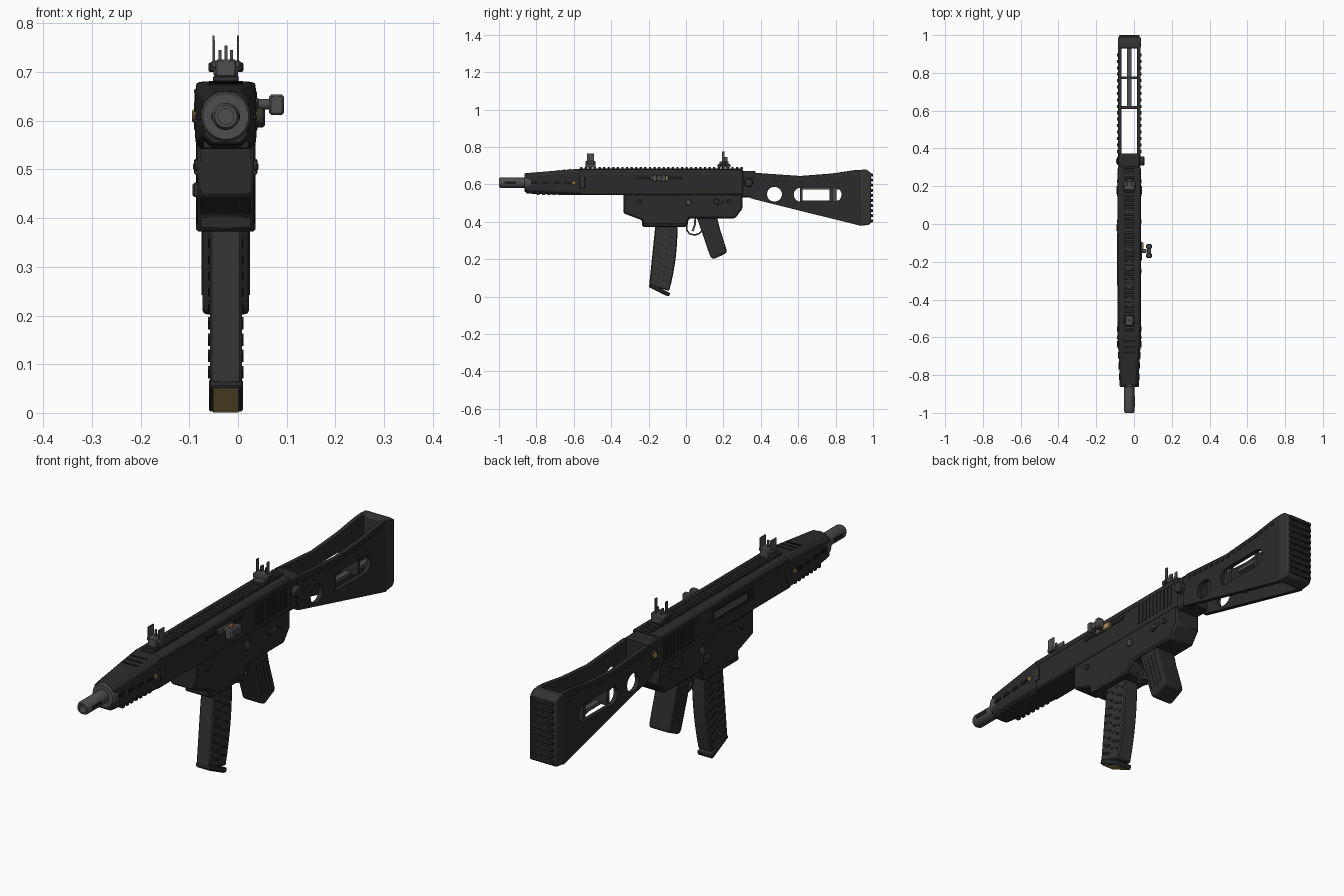
import bpy, bmesh, math
from mathutils import Matrix

default = bpy.data.objects.get("Cube")
if default:
    bpy.data.objects.remove(default, do_unlink=True)

CENTRE = Matrix.Translation((-.025, 0, 0))   # the body sits slightly off the middle


def material(name, red, green, blue):
    mat = bpy.data.materials.new(name)
    mat.use_nodes = True
    mat.diffuse_color = (red, green, blue, 1)
    shader = next(n for n in mat.node_tree.nodes if n.type == 'BSDF_PRINCIPLED')
    shader.inputs["Base Color"].default_value = (red, green, blue, 1)
    shader.inputs["Roughness"].default_value = .6
    return mat


BLACK = material("black polymer", .024, .024, .024)
DARK = material("dark recess", .01, .01, .01)
CHARCOAL = material("charcoal", .033, .033, .033)
STEEL = material("grey steel", .075, .075, .077)
BRASS = material("brass", .4, .28, .1)


def add_object(name, mesh, mat, bevel=0, segments=1):
    mesh.transform(CENTRE)
    mesh.materials.clear()
    mesh.materials.append(mat)
    for face in mesh.polygons:
        face.use_smooth = True
    mesh.set_sharp_from_angle(angle=math.radians(32))
    obj = bpy.data.objects.new(name, mesh)
    bpy.context.collection.objects.link(obj)
    if bevel:
        mod = obj.modifiers.new("soft edges", 'BEVEL')
        mod.width, mod.segments = bevel, segments
    return obj


def finish(name, bm, mat, bevel=0, segments=1):
    bmesh.ops.recalc_face_normals(bm, faces=bm.faces)
    mesh = bpy.data.meshes.new(name)
    bm.to_mesh(mesh)
    bm.free()
    return add_object(name, mesh, mat, bevel, segments)


def loft(name, rings, mat, bevel=0, segments=1):
    """Skin a row of matching closed rings and cap both ends."""
    bm = bmesh.new()
    loops = [[bm.verts.new(p) for p in ring] for ring in rings]
    count = len(loops[0])
    for a, b in zip(loops, loops[1:]):
        for i in range(count):
            j = (i + 1) % count
            bm.faces.new((a[i], a[j], b[j], b[i]))
    bm.faces.new(loops[0])
    bm.faces.new(loops[-1])
    return finish(name, bm, mat, bevel, segments)


def side_prism(name, outline, half, mat, bevel=0, segments=1):
    rings = [[(x, y, z) for y, z in outline] for x in (-half, half)]
    return loft(name, rings, mat, bevel, segments)


def boxes(name, specs, mat, bevel=0):
    """One object from boxes given as (centre, size, tilt about x)."""
    bm = bmesh.new()
    for centre, size, tilt in specs:
        place = (Matrix.Translation(centre) @ Matrix.Rotation(tilt, 4, 'X')
                 @ Matrix.Diagonal((*size, 1)))
        bmesh.ops.create_cube(bm, size=1, matrix=place)
    return finish(name, bm, mat, bevel)


def bars(name, path, width, thick, mat):
    specs = []
    for a, b in zip(path, path[1:]):
        y, z = b[0] - a[0], b[1] - a[1]
        middle = (0, (a[0] + b[0]) / 2, (a[1] + b[1]) / 2)
        specs.append((middle, (width, math.hypot(y, z) + thick / 2, thick), math.atan2(z, y)))
    return boxes(name, specs, mat)


def mirrored(x, y, z, size, tilt=0):
    return [((side * x, y, z), size, tilt) for side in (-1, 1)]


def pin(name, x0, x1, y, z, radius, mat, bevel=.003):
    ring = [(y + radius * math.cos(t * math.tau / 20), z + radius * math.sin(t * math.tau / 20))
            for t in range(20)]
    return loft(name, [[(x, *p) for p in ring] for x in (x0, x1)], mat, bevel)


def lathe(name, profile, z, mat):
    bm = bmesh.new()
    verts = [bm.verts.new((r, y, z)) for r, y in profile]
    edges = [bm.edges.new(pair) for pair in zip(verts, verts[1:])]
    bmesh.ops.spin(bm, geom=verts + edges, cent=(0, 0, z), axis=(0, 1, 0),
                   angle=math.tau, steps=28, use_duplicate=False)
    bmesh.ops.remove_doubles(bm, verts=bm.verts, dist=.0001)
    return finish(name, bm, mat)


def section(y, half, low, high, cut):
    """Chamfered box section across the gun at one station."""
    right = [(half - cut, low), (half, low + cut), (half, high - cut), (half - cut, high)]
    return [(x, y, z) for x, z in right] + [(-x, y, z) for x, z in reversed(right)]


# Barrel and fore end
lathe("muzzle", [(0, -.95), (.016, -.95), (.016, -1), (.023, -1), (.028, -.99), (.028, -.864),
                 (.047, -.864), (.051, -.858), (.051, -.83)], .609, STEEL)
boxes("muzzle_slots", mirrored(.027, -.94, .609, (.004, .06, .012)), DARK)
loft("handguard", [section(-.855, .046, .552, .66, .018), section(-.83, .049, .55, .662, .018),
                   section(-.6, .062, .542, .681, .016), section(-.56, .062, .542, .681, .012)],
     BLACK, .003)
slots, teeth = [], []
for i in range(4):
    slots += mirrored(.0515 + i * .0035, -.81 + i * .058, .608, (.004, .035, .012))
for i in range(7):
    teeth += mirrored(.038 + i * .001, -.79 + i * .028, .551, (.016, .014, .014))
boxes("handguard_slots", slots, DARK)
boxes("handguard_lower_teeth", teeth, BLACK)
boxes("handguard_top_vents", [((0, -.68 + i * .03, .674 + i * .002), (.07, .01, .006), .1)
                              for i in range(3)], DARK)
boxes("handguard_clamp", mirrored(.062, -.555, .61, (.006, .028, .06)), CHARCOAL, .002)
pin("handguard_stud", -.066, .066, -.6, .608, .01, BRASS, .002)

# Upper receiver and top rail
loft("upper_receiver", [section(-.575, .06, .542, .679, .008), section(.305, .06, .542, .679, .008)],
     BLACK, .003)
boxes("receiver_side_rib", mirrored(.06, -.135, .655, (.004, .86, .006)), CHARCOAL)
boxes("rail_bed", [((0, -.135, .68), (.044, .87, .008), 0)], CHARCOAL)
boxes("rail_teeth", [((0, -.56 + i * .0245, .686), (.052, .013, .012), 0) for i in range(36)],
      CHARCOAL, .002)
boxes("rear_serrations", [s for i in range(10)
                          for s in mirrored(.06, .07 + i * .022, .61, (.006, .009, .09))], BLACK)
boxes("handle_slot", [((.06, -.143, .635), (.004, .245, .016), 0)], DARK)
boxes("ejection_port", [((-.06, -.185, .63), (.004, .27, .056), 0)], DARK)
boxes("ejection_port_frame", [((-.061, -.185, .63 + s * .031), (.008, .28, .006), 0) for s in (-1, 1)],
      CHARCOAL)
boxes("bolt_face", [((-.061, -.17, .624), (.005, .22, .028), 0)], STEEL)

# Charging handle
boxes("handle_carriage", [((.062, -.143, .635), (.012, .1, .024), 0)], STEEL, .003)
boxes("handle_inlay", [((.07, -.115, .632), (.01, .034, .022), 0)], BRASS)
pin("handle_stem", .06, .092, -.143, .634, .011, STEEL, 0)
boxes("handle_knob", [((.104, -.143 + s * .024, .633), (.03, .024, .042), 0) for s in (-1, 1)]
      + [((.104, -.143, .633), (.022, .04, .03), 0)], STEEL, .004)

# Lower receiver
side_prism("lower_receiver", [(-.334, .55), (-.334, .445), (-.235, .408), (-.235, .374), (0, .374),
                              (.018, .418), (.262, .418), (.302, .47), (.302, .55)], .058, BLACK, .007)
boxes("magazine_well_lip", [((0, -.115, .382), (.122, .23, .018), 0)], BLACK, .004)
for name, y, z, radius in (("front_pin", -.249, .508, .011), ("rear_pin", .227, .508, .011),
                           ("selector_pivot", .163, .506, .016)):
    pin(name, -.065, .065, y, z, radius, CHARCOAL)
boxes("selector_lever", mirrored(.063, .18, .506, (.008, .045, .01), .1), STEEL, .002)
boxes("magazine_catch", mirrored(.058, .013, .503, (.012, .028, .03)), STEEL, .003)
boxes("bolt_release", [((-.06, -.02, .458), (.016, .04, .03), 0)], CHARCOAL, .004)

# Curved magazine
steps = [i / 8 for i in range(9)]
front = [(-.163 - .034 * t, .39 - .33 * t) for t in steps]
back = [(-.045 - .045 * t ** 2.2, .39 - .36 * t) for t in steps]
side_prism("magazine", front + back[::-1], .033, CHARCOAL, .005)
ribs = []
for i in range(9):
    t = .1 + i * .1
    for shift in (-.03, .028):
        middle = -.104 - .034 * t + shift * (1 - .15 * t)
        ribs += mirrored(.033, middle, .385 - .335 * t, (.007, .04, .009), -.45)
boxes("magazine_ribs", ribs, BLACK)
boxes("magazine_floor", [((0, -.142, .036), (.07, .12, .02), -.45)], BLACK, .004)
boxes("magazine_floor_plate", [((0, -.1466, .0265), (.053, .108, .004), -.45)], BRASS)

# Grip and trigger
side_prism("grip", [(.045, .45), (.066, .4), (.1, .3), (.131, .21), (.148, .2), (.219, .234),
                    (.214, .26), (.182, .36), (.16, .45)], .048, BLACK, .02, 3)
boxes("grip_ridges", [s for i in range(4)
                      for s in mirrored(.048, .112 + i * .019, .315 + i * .005, (.004, .006, .15), .3)],
      CHARCOAL)
bars("trigger_guard", [(.006, .4), (.004, .356), (.018, .336), (.045, .329), (.07, .336), (.094, .362)],
     .024, .008, BLACK)
bars("trigger", [(.05, .43), (.048, .385), (.036, .352)], .014, .01, STEEL)

# Iron sights
boxes("front_sight_base", [((0, -.51, .708), (.042, .053, .036), 0), ((0, -.51, .716), (.06, .04, .016), 0)],
      STEEL, .003)
boxes("front_sight_ears", mirrored(.025, -.51, .739, (.005, .036, .052))
      + [((0, -.51, .738), (.006, .008, .034), 0)], STEEL)
boxes("rear_sight_base", [((0, .203, .699), (.05, .07, .018), 0), ((0, .203, .712), (.064, .05, .022), 0)],
      STEEL, .004)
boxes("rear_sight_ears", mirrored(.025, .2, .748, (.004, .014, .054))
      + mirrored(.012, .212, .732, (.006, .02, .026)), STEEL)
pin("rear_sight_screw", -.036, .036, .203, .71, .01, CHARCOAL)

# Stock hinge
loft("stock_hinge", [section(.3, .056, .53, .672, .01), section(.372, .056, .53, .67, .01)], BLACK, .003)
pin("hinge_bolt", -.064, .08, .334, .61, .024, CHARCOAL, .004)
pin("hinge_bolt_cap", -.069, -.06, .334, .61, .013, BRASS, .002)


# Skeleton stock: two pierced side plates
def rounded_slot(y0, y1, z, radius):
    turns = [math.pi * i / 12 for i in range(13)]
    far = [(y1 + radius * math.sin(t), z + radius * math.cos(t)) for t in turns]
    near = [(y0 - radius * math.sin(t), z - radius * math.cos(t)) for t in turns]
    return far + near


plate_edge = [(.345, .526), (.365, .52), (.935, .378), (.945, .678), (.9, .676), (.78, .658),
              (.61, .645), (.365, .662), (.345, .65)]
curve = bpy.data.curves.new("stock_plate_outline", 'CURVE')
curve.dimensions, curve.fill_mode, curve.extrude = '2D', 'BOTH', .009
for loop in (plate_edge, rounded_slot(.472, .474, .547, .039), rounded_slot(.613, .795, .545, .037)):
    spline = curve.splines.new('POLY')
    spline.points.add(len(loop) - 1)
    for point, (y, z) in zip(spline.points, loop):
        point.co = (y, z, 0, 1)
    spline.use_cyclic_u = True
outline = bpy.data.objects.new("stock_plate_outline", curve)
bpy.context.collection.objects.link(outline)
graph = bpy.context.evaluated_depsgraph_get()
upright = Matrix(((0, 0, 1, 0), (1, 0, 0, 0), (0, 1, 0, 0), (0, 0, 0, 1)))
for name, x in (("stock_plate_left", .051), ("stock_plate_right", -.051)):
    mesh = bpy.data.meshes.new_from_object(outline.evaluated_get(graph))
    mesh.transform(Matrix.Translation((x, 0, 0)) @ upright)
    add_object(name, mesh, BLACK)
bpy.data.objects.remove(outline, do_unlink=True)

# Studs along the top edge, inner frame and butt pad
studs = []
for i in range(16):
    y = .385 + i * .034
    studs += mirrored(.06, y, .642 - .015 * min(1, (y - .385) / .22) + .1 * max(0, y - .61),
                      (.008, .016, .01))
boxes("stock_studs", studs, CHARCOAL)
boxes("stock_cross_bars", [((0, y, .545), (.09, .014, .084), 0) for y in (.617, .775)], CHARCOAL)
boxes("stock_inner_rails", [((0, .775, z), (.024, .32, .014), 0) for z in (.58, .506)], STEEL)
boxes("stock_inner_block", [((0, .79, .543), (.024, .03, .07), 0)], STEEL)
side_prism("butt_pad", [(.93, .378), (.98, .384), (.99, .395), (.99, .66), (.965, .68), (.93, .677)],
           .061, CHARCOAL, .007, 2)
boxes("butt_pad_ribs", [((0, .988, .405 + i * .0272), (.108, .024, .016), 0) for i in range(10)],
      BLACK, .003)
